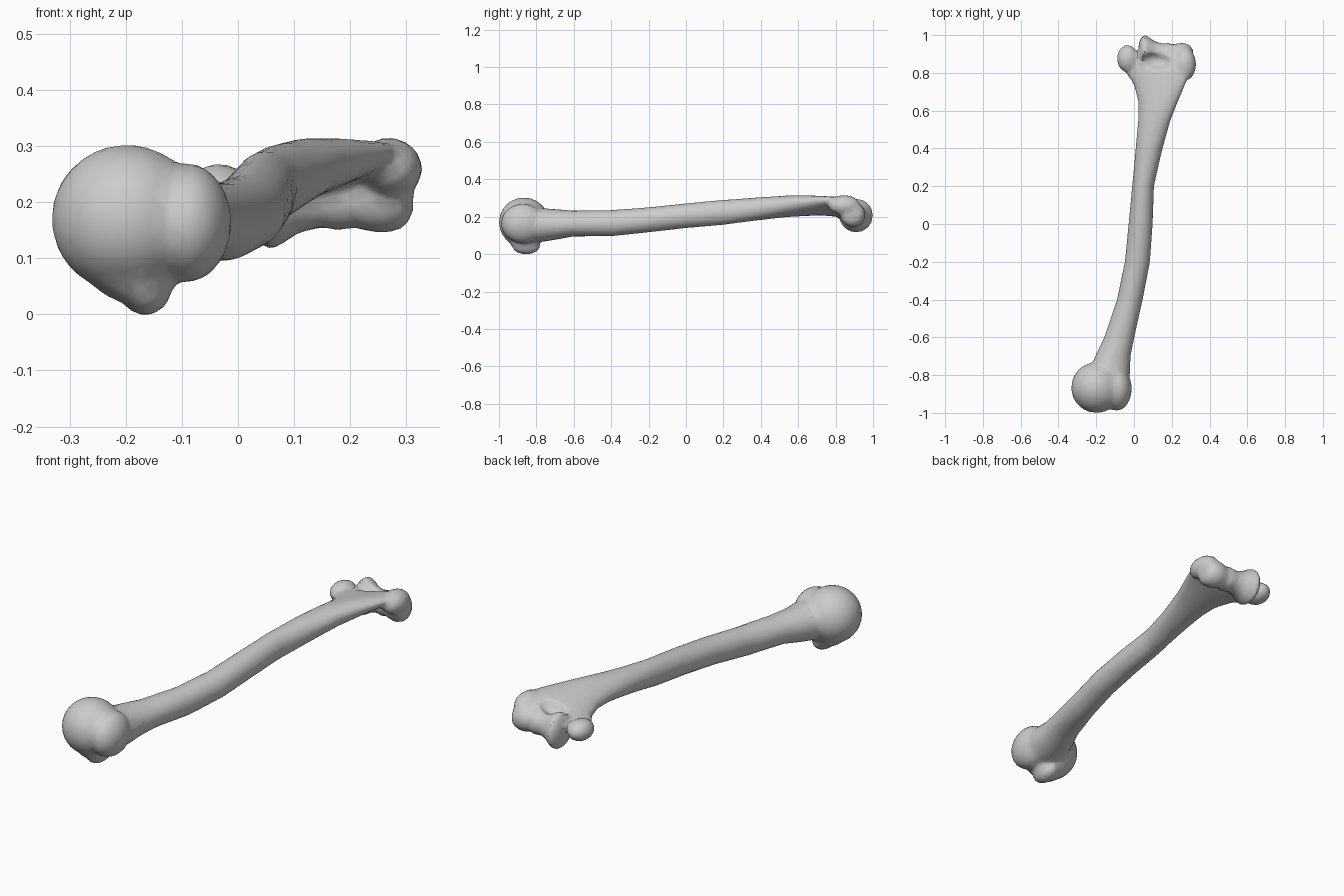
import bpy, bmesh
from math import sin, cos, pi, radians
from mathutils import Matrix, Vector

if "Cube" in bpy.data.objects:
    bpy.data.objects.remove(bpy.data.objects["Cube"])


def finish(bm, name):
    bmesh.ops.recalc_face_normals(bm, faces=bm.faces)
    mesh = bpy.data.meshes.new(name)
    bm.to_mesh(mesh)
    bm.free()
    ob = bpy.data.objects.new(name, mesh)
    bpy.context.collection.objects.link(ob)
    return ob


def loft(name, rings):
    """Closed tube through a list of point rings."""
    bm = bmesh.new()
    loops = [[bm.verts.new(p) for p in ring] for ring in rings]
    n = len(loops[0])
    for a, b in zip(loops, loops[1:]):
        for i in range(n):
            j = (i + 1) % n
            bm.faces.new((a[i], a[j], b[j], b[i]))
    bm.faces.new(loops[0])
    bm.faces.new(loops[-1])
    return finish(bm, name)


def ellipsoid(name, centre, radii, tilt=0):
    bm = bmesh.new()
    m = (Matrix.Translation(centre) @ Matrix.Rotation(radians(tilt), 4, 'Y')
         @ Matrix.Diagonal((*radii, 1)))
    bmesh.ops.create_icosphere(bm, subdivisions=4, radius=1, matrix=m)
    return finish(bm, name)


# Shaft cross-sections: y, centre x, centre z, half width, half height, tilt
sections = [
    (-.86, -.13, .155, .100, .090, 0), (-.78, -.128, .155, .108, .092, 0),
    (-.70, -.112, .158, .094, .082, 0), (-.60, -.078, .163, .080, .069, 0),
    (-.40, -.022, .165, .068, .070, 0), (-.20, .018, .183, .067, .067, 0),
    (0, .035, .205, .064, .066, 0), (.20, .048, .223, .058, .067, 0),
    (.40, .080, .243, .072, .061, 10), (.55, .108, .256, .088, .055, 15),
    (.65, .128, .259, .109, .049, 15), (.74, .135, .258, .142, .041, 14),
    (.81, .125, .252, .180, .036, 13), (.89, .125, .240, .175, .030, 10),
]


def section_ring(y, cx, cz, a, b, tilt, n=24):
    t = radians(tilt)
    ring = []
    for i in range(n):
        u, w = a * cos(2 * pi * i / n), b * sin(2 * pi * i / n)
        ring.append((cx + u * cos(t) - w * sin(t), y, cz + u * sin(t) + w * cos(t)))
    return ring


shaft = loft("humerus_bone", [section_ring(*s) for s in sections])

# Elbow joint spool turned about the x axis: x, radius
spool = [(.025, .045), (.04, .078), (.055, .092), (.075, .084), (.11, .062),
         (.15, .054), (.185, .062), (.205, .054), (.225, .062), (.26, .069),
         (.295, .060), (.312, .035)]
rings = []
for x, r in spool:
    cy, cz = .912 - .09 * (x - .03), .205 + .03 * (x - .03)
    rings.append([(x, cy + r * cos(2 * pi * k / 24), cz + r * sin(2 * pi * k / 24))
                  for k in range(24)])
joint = loft("elbow_joint", rings)

parts = [
    joint,
    # Shoulder end
    ellipsoid("ball_head", (-.198, -.866, .17), (.134, .134, .132)),
    ellipsoid("greater_tubercle", (-.092, -.872, .163), (.080, .116, .106)),
    ellipsoid("lesser_tubercle", (-.165, -.855, .046), (.046, .075, .048)),
    ellipsoid("lesser_shoulder", (-.195, -.86, .075), (.085, .085, .055), 20),
    # Elbow end knobs
    ellipsoid("inner_epicondyle", (-.034, .875, .218), (.056, .072, .050)),
    ellipsoid("outer_epicondyle", (.272, .845, .262), (.057, .085, .052), 20),
]

# Fuse all parts into one solid
bpy.ops.object.select_all(action='DESELECT')
for ob in parts + [shaft]:
    ob.select_set(True)
bpy.context.view_layer.objects.active = shaft
bpy.ops.object.join()


def apply(kind, **settings):
    mod = shaft.modifiers.new(kind, kind)
    for k, v in settings.items():
        setattr(mod, k, v)
    bpy.ops.object.modifier_apply(modifier=mod.name)


apply('REMESH', mode='VOXEL', voxel_size=.008)

# Hollows above and below the elbow joint
hollows = [ellipsoid("rear_hollow", (.12, .865, .305), (.082, .048, .062), -8),
           ellipsoid("front_hollow", (.14, .80, .165), (.085, .045, .055), -10)]
for cutter in hollows:
    cutter.hide_render = True
    apply('BOOLEAN', operation='DIFFERENCE', object=cutter, solver='EXACT')
    bpy.data.objects.remove(cutter)

# Soften the joins, then reduce to light facets
apply('REMESH', mode='VOXEL', voxel_size=.008)
apply('SMOOTH', factor=.5, iterations=5)
apply('DECIMATE', ratio=.09)

# Settle exactly on the floor
low = min(v.co.z for v in shaft.data.vertices)
shaft.data.transform(Matrix.Translation(Vector((0, 0, -low))))
bpy.ops.object.shade_smooth_by_angle(angle=radians(25))
